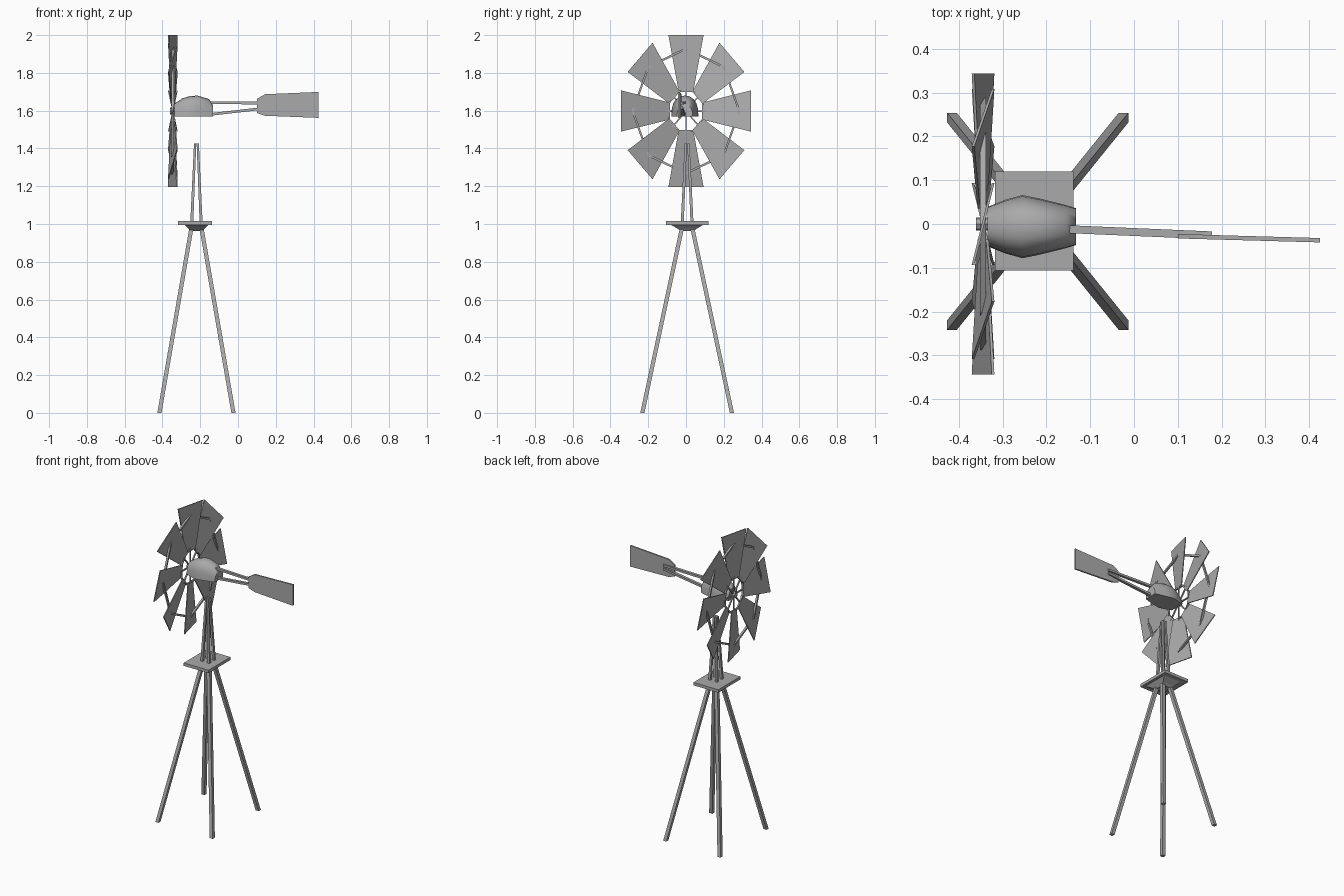
import bpy, bmesh, math
from mathutils import Vector

if "Cube" in bpy.data.objects:
    bpy.data.objects.remove(bpy.data.objects["Cube"])

steel = bpy.data.materials.new("galvanised grey")
steel.diffuse_color = (0.4, 0.4, 0.4, 1)
steel.use_nodes = True
steel.node_tree.nodes["Principled BSDF"].inputs["Base Color"].default_value = steel.diffuse_color
CX, CY = -0.22, 0.006              # tower axis
HUB = Vector((-0.345, 0.0, 1.598))  # wheel centre
SQUASH = 0.855                     # wheel is narrower in y


def make(name, bm, smooth=False):
    bmesh.ops.recalc_face_normals(bm, faces=bm.faces)
    me = bpy.data.meshes.new(name)
    bm.to_mesh(me)
    bm.free()
    me.materials.append(steel)
    ob = bpy.data.objects.new(name, me)
    bpy.context.collection.objects.link(ob)
    if smooth:
        bpy.context.view_layer.objects.active = ob
        ob.select_set(True)
        bpy.ops.object.shade_smooth_by_angle(angle=math.radians(40))
        ob.select_set(False)
    return ob


def loft(bm, rings):
    """Skin equal-length closed rings and cap both ends."""
    vs = [[bm.verts.new(p) for p in r] for r in rings]
    n = len(vs[0])
    for a, b in zip(vs, vs[1:]):
        for i in range(n):
            j = (i + 1) % n
            bm.faces.new((a[i], a[j], b[j], b[i]))
    bm.faces.new(vs[0])
    bm.faces.new(vs[-1][::-1])


def rect(x, y, z, hx, hy):
    return [(x + a * hx, y + b * hy, z) for a, b in ((-1, -1), (1, -1), (1, 1), (-1, 1))]


def wheel(theta, r, t, dx=0.0):
    """Point on the wheel: angle, radius, sideways offset, axial offset."""
    s, c = math.sin(theta), math.cos(theta)
    return HUB + Vector((dx, (r * s + t * c) * SQUASH, r * c - t * s))


# Tower: lower legs and upper mast legs
for sx in (-1, 1):
    for sy in (-1, 1):
        bm = bmesh.new()
        loft(bm, [rect(CX + sx * 0.196, CY + sy * 0.237, 0, 0.011, 0.011),
                  rect(CX + sx * 0.024, CY + sy * 0.024, 0.995, 0.011, 0.011)])
        make("tower_leg", bm)
        bm = bmesh.new()
        loft(bm, [rect(CX + sx * 0.025, CY + sy * 0.026, 1.0, 0.008, 0.008),
                  rect(CX + sx * 0.007, CY + sy * 0.007, 1.425, 0.006, 0.006)])
        make("mast_leg", bm)

# Platform with tapered support
bm = bmesh.new()
loft(bm, [rect(-0.228, 0.007, z, 0.09, 0.113) for z in (0.996, 1.015)])
make("platform", bm)
bm = bmesh.new()
loft(bm, [rect(CX, CY, 0.963, 0.032, 0.035), rect(CX, CY, 0.975, 0.042, 0.05),
          rect(CX, CY, 0.997, 0.065, 0.088)])
make("platform_support", bm)

# Gear housing: domed sections with a flat base
bm = bmesh.new()
rings = []
for x, hw, top in ((-0.335, 0.045, 1.638), (-0.295, 0.061, 1.665), (-0.255, 0.072, 1.677),
                   (-0.215, 0.064, 1.68), (-0.155, 0.049, 1.662), (-0.132, 0.042, 1.628)):
    ring = []
    for i in range(11):
        a = math.pi * i / 10
        c = math.cos(a)
        ring.append((x, -0.006 + hw * math.copysign(abs(c) ** 0.8, c),
                     1.568 + (top - 1.568) * math.sin(a) ** 0.8))
    rings.append(ring)
loft(bm, rings)
make("gear_housing", bm, True)

# Tail arms and vane
for z0, z1 in ((1.642, 1.640), (1.580, 1.617)):
    bm = bmesh.new()
    loft(bm, [[(x, y + a * 0.009, z + b * 0.007) for a, b in ((-1, -1), (1, -1), (1, 1), (-1, 1))]
              for x, y, z in ((-0.148, -0.012, z0), (0.178, -0.026, z1))])
    make("tail_arm", bm)
bm = bmesh.new()
outline = ((0.1, 1.587), (0.1, 1.662), (0.143, 1.687), (0.425, 1.699), (0.425, 1.562), (0.143, 1.573))
loft(bm, [[(x, -0.028 - (x - 0.1) * 0.028 + d, z) for x, z in outline] for d in (-0.005, 0.005)])
make("tail_vane", bm)

# Wheel blades, pitched about their radius, with a spoke each
PITCH = 0.21
for k in range(8):
    th = k * math.pi / 4
    bm = bmesh.new()
    loft(bm, [[wheel(th, r, t, PITCH * t + d) for r, t in
               ((0.105, -0.046), (0.105, 0.046), (0.402, 0.109), (0.402, -0.109))]
              for d in (-0.003, 0.003)])
    make("wheel_blade", bm)
    bm = bmesh.new()
    loft(bm, [[wheel(th, r, a * 0.004, b * 0.004) for a, b in ((-1, -1), (1, -1), (1, 1), (-1, 1))]
              for r in (0.01, 0.12)])
    make("wheel_spoke", bm)

# Inner and outer octagonal hoops
for name, rad, h in (("inner_hoop", 0.113, 0.005), ("outer_hoop", 0.33, 0.0065)):
    bm = bmesh.new()
    rows = [[bm.verts.new(wheel((k + 0.5 * (rad < 0.2)) * math.pi / 4, rad + a * h, 0, b * h))
             for a, b in ((-1, -1), (1, -1), (1, 1), (-1, 1))] for k in range(8)]
    for k in range(8):
        p, q = rows[k], rows[(k + 1) % 8]
        for i in range(4):
            j = (i + 1) % 4
            bm.faces.new((p[i], p[j], q[j], q[i]))
    make(name, bm)

# Hub shaft
bm = bmesh.new()
loft(bm, [[wheel(i * math.pi / 4, 0.018, 0, dx) for i in range(8)] for dx in (-0.016, 0.03)])
make("wheel_hub", bm)
